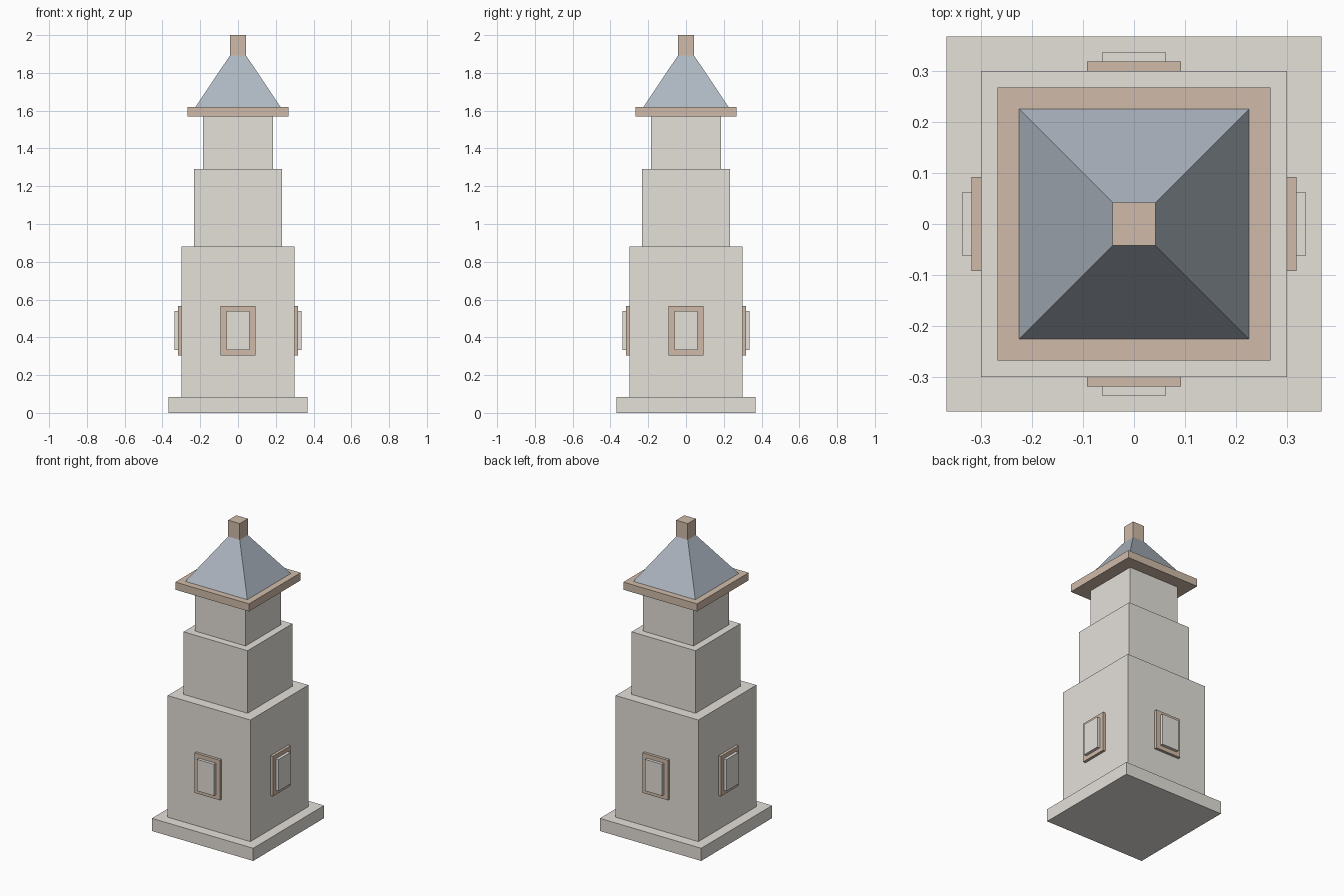
import bpy, bmesh, math
from mathutils import Matrix

if "Cube" in bpy.data.objects:
    bpy.data.objects.remove(bpy.data.objects["Cube"])


def material(name, rgb):
    m = bpy.data.materials.new(name)
    m.diffuse_color = (*rgb, 1)
    m.use_nodes = True
    m.node_tree.nodes["Principled BSDF"].inputs["Base Color"].default_value = m.diffuse_color
    return m


STONE = material("stone", (0.78, 0.75, 0.70))
WOOD = material("wood", (0.63, 0.50, 0.40))
SLATE = material("slate", (0.42, 0.47, 0.53))


def add_object(name, bm, mat):
    me = bpy.data.meshes.new(name)
    bm.to_mesh(me)
    bm.free()
    me.materials.append(mat)
    ob = bpy.data.objects.new(name, me)
    bpy.context.collection.objects.link(ob)
    return ob


def block(name, x, y, z, mat, top_scale=1.0, turn=0.0):
    """Box between the given ranges, optionally tapered, turned about z."""
    bm = bmesh.new()
    bmesh.ops.create_cube(bm, size=1)
    for v in bm.verts:
        s = top_scale if v.co.z > 0 else 1.0
        v.co.x = sum(x) / 2 + v.co.x * (x[1] - x[0]) * s
        v.co.y = sum(y) / 2 + v.co.y * (y[1] - y[0]) * s
        v.co.z = z[0] if v.co.z < 0 else z[1]
    bm.transform(Matrix.Rotation(turn, 4, 'Z'))
    return add_object(name, bm, mat)


# Stacked square tiers: name, half width, bottom, top, material, taper
tiers = [
    ("plinth", 0.367, 0.0, 0.083, STONE, 1),
    ("lower_tier", 0.30, 0.083, 0.88, STONE, 1),
    ("middle_tier", 0.232, 0.88, 1.29, STONE, 1),
    ("upper_tier", 0.184, 1.29, 1.57, STONE, 1),
    ("eave_slab", 0.267, 1.57, 1.62, WOOD, 1),
    ("roof", 0.225, 1.62, 1.893, SLATE, 0.042 / 0.225),
    ("finial", 0.042, 1.893, 2.0, WOOD, 1),
]
for name, h, z0, z1, mat, taper in tiers:
    block(name, (-h, h), (-h, h), (z0, z1), mat, taper)

# Framed window on each side of the lower tier
for i, side in enumerate(("front", "right", "back", "left")):
    turn = i * math.pi / 2
    block(f"{side}_window_frame", (-0.092, 0.092), (-0.318, -0.29),
          (0.305, 0.567), WOOD, turn=turn)
    block(f"{side}_window_panel", (-0.062, 0.062), (-0.337, -0.295),
          (0.333, 0.54), STONE, turn=turn)
